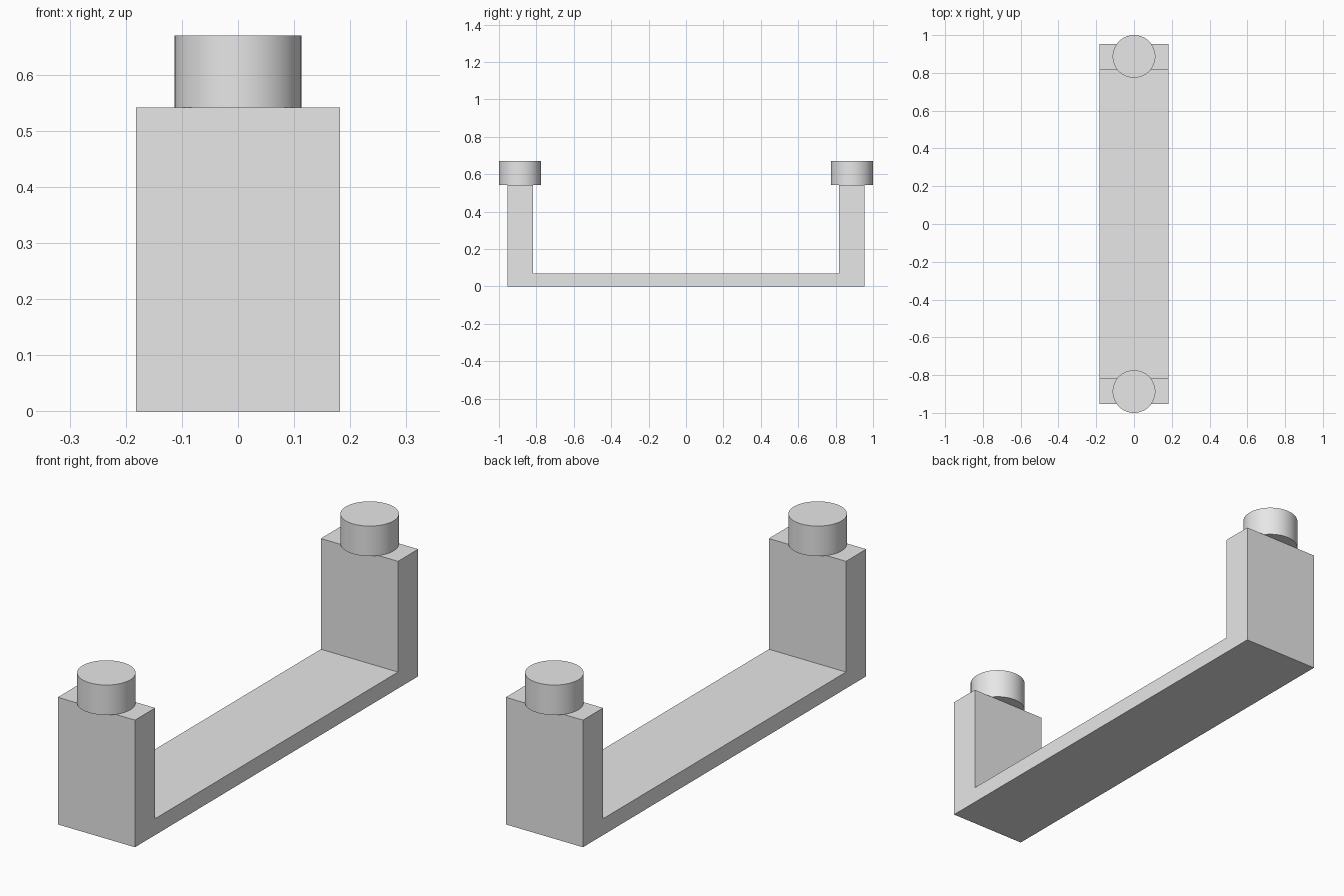
import bpy
import bmesh
import math

cube = bpy.data.objects.get("Cube")
if cube:
    bpy.data.objects.remove(cube, do_unlink=True)

# Single plain grey
grey = bpy.data.materials.new("light_grey")
grey.use_nodes = True
color = (0.8, 0.8, 0.8, 1)
grey.diffuse_color = color
grey.node_tree.nodes["Principled BSDF"].inputs["Base Color"].default_value = color

HALF_WIDTH = 0.182
OUTER, INNER = 0.954, 0.818
POST_TOP, BASE_TOP = 0.542, 0.07
KNOB_RADIUS, KNOB_TOP = 0.113, 0.67
KNOB_Y = 1 - KNOB_RADIUS

# U-shaped bracket: side profile extruded across its width
profile = [(-OUTER, 0), (OUTER, 0), (OUTER, POST_TOP), (INNER, POST_TOP),
           (INNER, BASE_TOP), (-INNER, BASE_TOP), (-INNER, POST_TOP), (-OUTER, POST_TOP)]
bm = bmesh.new()
face = bm.faces.new([bm.verts.new((-HALF_WIDTH, y, z)) for y, z in profile])
side = bmesh.ops.extrude_face_region(bm, geom=[face])
verts = [v for v in side["geom"] if isinstance(v, bmesh.types.BMVert)]
bmesh.ops.translate(bm, verts=verts, vec=(2 * HALF_WIDTH, 0, 0))
bmesh.ops.recalc_face_normals(bm, faces=bm.faces)
mesh = bpy.data.meshes.new("bracket")
bm.to_mesh(mesh)
bm.free()
mesh.materials.append(grey)
bracket = bpy.data.objects.new("bracket", mesh)
bpy.context.collection.objects.link(bracket)

# Round knob on each post
for name, sign in (("front_knob", -1), ("back_knob", 1)):
    bpy.ops.mesh.primitive_cylinder_add(
        vertices=64, radius=KNOB_RADIUS, depth=KNOB_TOP - POST_TOP,
        location=(0, sign * KNOB_Y, (KNOB_TOP + POST_TOP) / 2))
    knob = bpy.context.object
    knob.name = name
    knob.data.materials.append(grey)
    bpy.ops.object.shade_smooth_by_angle(angle=math.radians(30))
